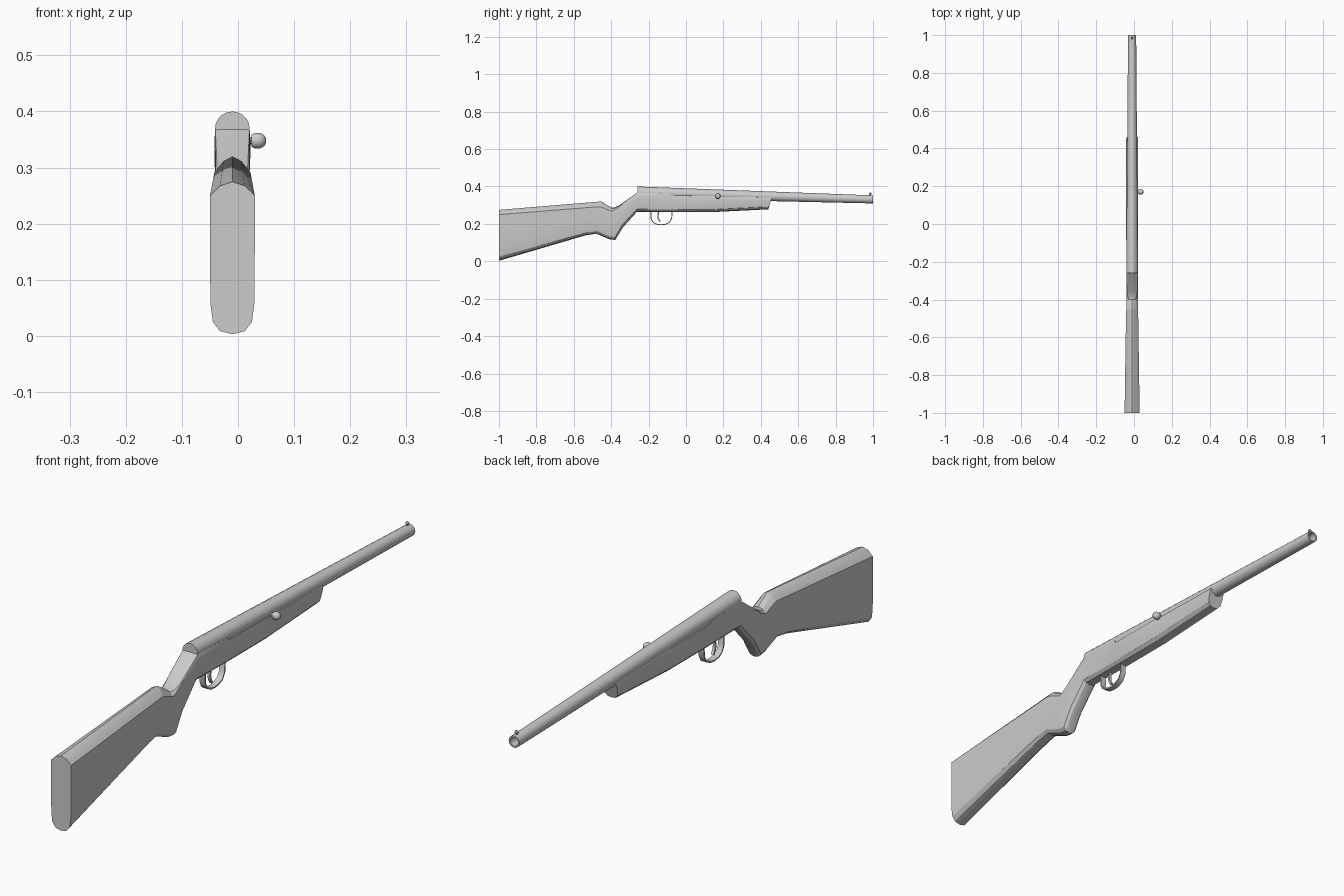
import bpy, bmesh, math
from mathutils import Vector

if "Cube" in bpy.data.objects:
    bpy.data.objects.remove(bpy.data.objects["Cube"])

CX = -0.01  # centre plane of the rifle


def finish(name, bm, angle=30):
    bmesh.ops.recalc_face_normals(bm, faces=bm.faces)
    me = bpy.data.meshes.new(name)
    bm.to_mesh(me)
    bm.free()
    ob = bpy.data.objects.new(name, me)
    bpy.context.collection.objects.link(ob)
    bpy.ops.object.select_all(action='DESELECT')
    ob.select_set(True)
    bpy.context.view_layer.objects.active = ob
    bpy.ops.object.shade_smooth_by_angle(angle=math.radians(angle))
    return ob


def loft(name, rings, angle=30):
    """Skin a list of equal-length closed rings and cap both ends."""
    bm = bmesh.new()
    vs = [[bm.verts.new(p) for p in r] for r in rings]
    n = len(rings[0])
    for a, b in zip(vs, vs[1:]):
        for i in range(n):
            j = (i + 1) % n
            bm.faces.new((a[i], a[j], b[j], b[i]))
    bm.faces.new(vs[0])
    bm.faces.new(vs[-1])
    return finish(name, bm, angle)


def stock_ring(yt, zt, yb, zb, w, tw, drop, rnd):
    """Section between a top and a bottom point: w half width, tw top flat
    share, drop height of the shoulder, rnd height of the rounded belly."""
    h = zt - zb
    half = [(0.55, 0.1 * rnd), (0.87, 0.4 * rnd), (0.98, rnd),
            (1, (h + rnd) * 0.5), (1, h - drop), (tw, h - drop * 0.3)]
    pts = [(0, 0)] + half + [(0, h)] + [(-x, d) for x, d in reversed(half)]
    return [(CX + x * w, yb + (yt - yb) * d / h, zb + d) for x, d in pts]


def circle_ring(y, z, r, n=20):
    return [(CX + r * math.cos(2 * math.pi * i / n), y,
             z + r * math.sin(2 * math.pi * i / n)) for i in range(n)]


def band(name, path, width, thick):
    """Flat strip swept along a (y, z) path."""
    rings = []
    for i, (y, z) in enumerate(path):
        a, b = path[max(i - 1, 0)], path[min(i + 1, len(path) - 1)]
        t = Vector((b[0] - a[0], b[1] - a[1])).normalized()
        ny, nz = -t.y * thick / 2, t.x * thick / 2
        rings.append([(CX + sx * width / 2, y + s * ny, z + s * nz)
                      for sx, s in ((-1, -1), (1, -1), (1, 1), (-1, 1))])
    return loft(name, rings, 40)


# One-piece stock: butt, comb, grip, receiver, fore-end
stations = [
    (-1.00, .275, -1.00, .003, .040, .55, .025, .055),
    (-.455, .320, -.540, .138, .032, .50, .028, .035),
    (-.450, .319, -.480, .148, .031, .50, .028, .035),
    (-.400, .287, -.410, .118, .030, .60, .018, .040),
    (-.382, .288, -.378, .114, .030, .75, .012, .040),
    (-.358, .299, -.340, .178, .030, .90, .006, .035),
    (-.260, .368, -.262, .265, .031, .98, .002, .035),
    (-.085, .363, -.085, .263, .031, .98, .002, .035),
    (-.080, .352, -.080, .263, .032, .98, .002, .035),
    (.150, .350, .150, .263, .032, .98, .002, .035),
    (.160, .346, .160, .264, .032, .98, .002, .035),
    (.460, .342, .440, .278, .031, .98, .002, .035),
]
loft("stock", [stock_ring(*s) for s in stations], 25)

# Tapered barrel with a hollow muzzle
loft("barrel", [circle_ring(*r) for r in (
    (-.26, .369, .031), (1, .331, .0215), (1, .331, .016), (.88, .3346, .016))])

# Trigger guard and trigger
band("trigger_guard", [(-.188, .270), (-.187, .228), (-.178, .210), (-.160, .199),
                       (-.135, .195), (-.110, .198), (-.088, .209), (-.077, .228),
                       (-.073, .270)], .022, .005)
band("trigger", [(-.145, .270), (-.150, .245), (-.148, .228), (-.138, .212)], .010, .007)

# Bolt handle: neck and faceted knob
bm = bmesh.new()
prof = [(.005, .007), (.025, .007), (.024, .011), (.030, .0145),
        (.040, .0145), (.047, .010), (.050, .004)]
loft("bolt_handle", [[(x, .17 + r * math.cos(i * math.pi / 5),
                       .348 + r * math.sin(i * math.pi / 5)) for i in range(10)]
                     for x, r in prof], 35)
bm.free()

# Front sight bead on a small post
loft("front_sight", [[(CX + r * math.cos(i * math.pi / 4),
                       .985 + r * math.sin(i * math.pi / 4), z) for i in range(8)]
                     for z, r in ((.345, .004), (.356, .004), (.358, .0065),
                                  (.363, .0065), (.367, .003))], 35)
